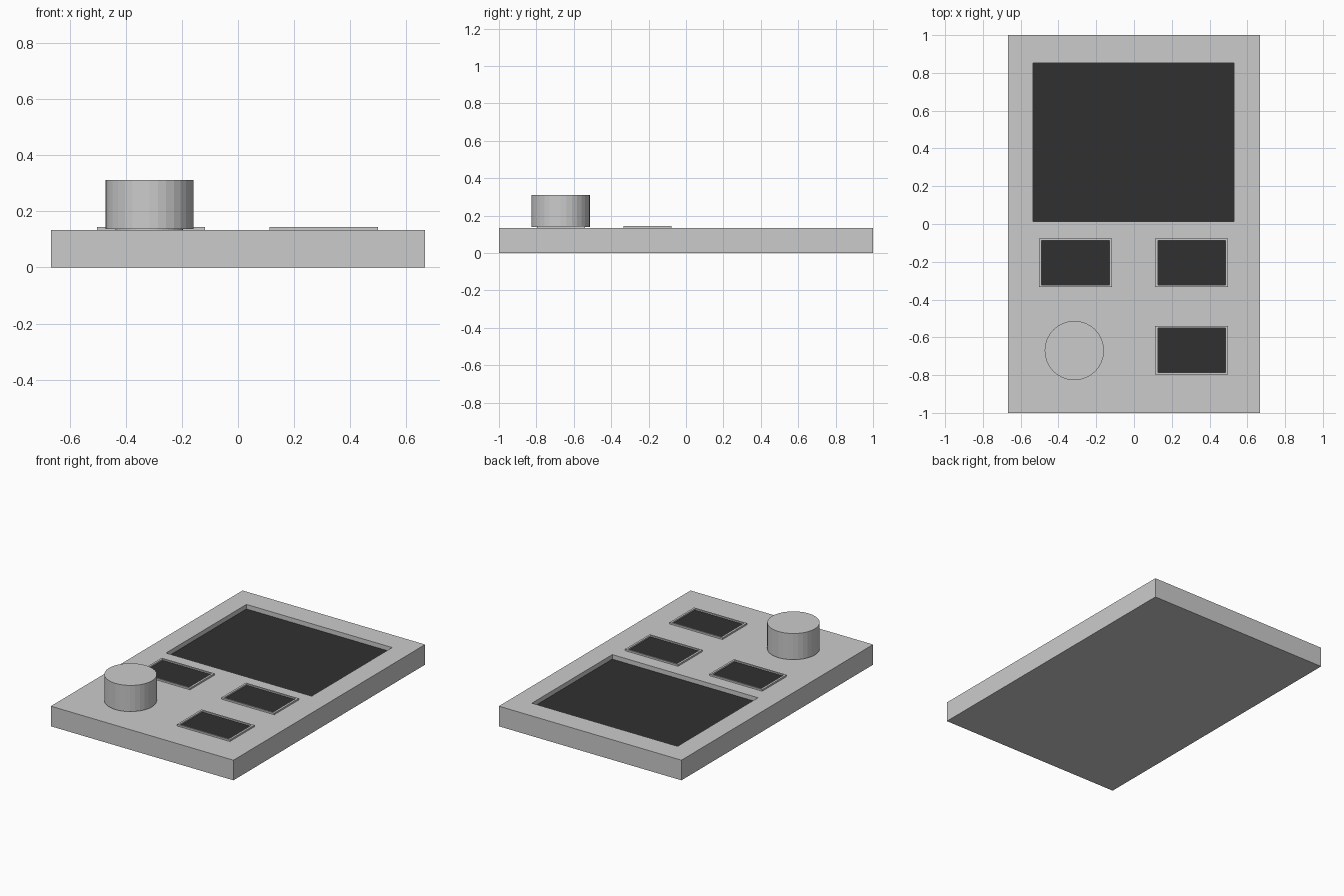
import bpy, bmesh

if "Cube" in bpy.data.objects:
    bpy.data.objects.remove(bpy.data.objects["Cube"])

TOP = 0.133
dark = bpy.data.materials.new("dark_glass")
dark.diffuse_color = (0.03, 0.03, 0.03, 1)
dark.use_nodes = True
dark.node_tree.nodes["Principled BSDF"].inputs["Base Color"].default_value = dark.diffuse_color


def finish(name, bm, mat=None):
    bmesh.ops.recalc_face_normals(bm, faces=bm.faces)
    me = bpy.data.meshes.new(name)
    bm.to_mesh(me)
    bm.free()
    if mat:
        me.materials.append(mat)
    ob = bpy.data.objects.new(name, me)
    bpy.context.collection.objects.link(ob)
    return ob


def box_mesh(x, y, z):
    bm = bmesh.new()
    bmesh.ops.create_cube(bm, size=1)
    for v in bm.verts:
        for i, (lo, hi) in enumerate((x, y, z)):
            v.co[i] = lo if v.co[i] < 0 else hi
    return bm


def panel(name, x, y, z):
    bm = bmesh.new()
    bm.faces.new([bm.verts.new(p) for p in (
        (x[0], y[0], z), (x[1], y[0], z), (x[1], y[1], z), (x[0], y[1], z))])
    me_ob = finish(name, bm, dark)
    if me_ob.data.polygons[0].normal.z < 0:
        me_ob.data.flip_normals()
    return me_ob


def disc(name, r, z0, z1):
    bpy.ops.mesh.primitive_cylinder_add(
        vertices=32, radius=r, depth=z1 - z0, location=(-0.316, -0.67, (z0 + z1) / 2))
    bpy.context.object.name = name


# sunken pocket: inset the top face, then push an inner floor down
def tray(name, x, y, z, rim, depth):
    bm = box_mesh(x, y, z)
    bm.normal_update()
    top = max(bm.faces, key=lambda f: f.calc_center_median().z)
    inner = [(x[0] + rim[0], x[1] - rim[1]), (y[0] + rim[2], y[1] - rim[3])]
    bmesh.ops.inset_region(bm, faces=[top], thickness=0.005)
    for v in top.verts:
        for i in (0, 1):
            mid = (x[0] + x[1]) / 2 if i == 0 else (y[0] + y[1]) / 2
            v.co[i] = inner[i][0] if v.co[i] < mid else inner[i][1]
    floor = bmesh.ops.extrude_discrete_faces(bm, faces=[top])["faces"][0]
    for v in floor.verts:
        v.co.z -= depth
    finish(name, bm)
    panel(name + "_glass", *inner, z[1] - depth + 0.001)


# body with the large recessed screen
tray("body", (-0.667, 0.667), (-1, 1), (0, TOP),
     (0.132, 0.137, 1.012, 0.148), 0.031)

# framed buttons
for n, (cx, cy) in enumerate([(-0.31, -0.205), (0.305, -0.205), (0.305, -0.668)]):
    tray(f"button_{n + 1}", (cx - 0.193, cx + 0.193), (cy - 0.128, cy + 0.128),
         (TOP - 0.005, 0.144), (0.014, 0.014, 0.01, 0.01), 0.01)

# dial on a short neck
disc("dial_neck", 0.12, TOP - 0.005, 0.139)
disc("dial", 0.157, 0.138, 0.311)
